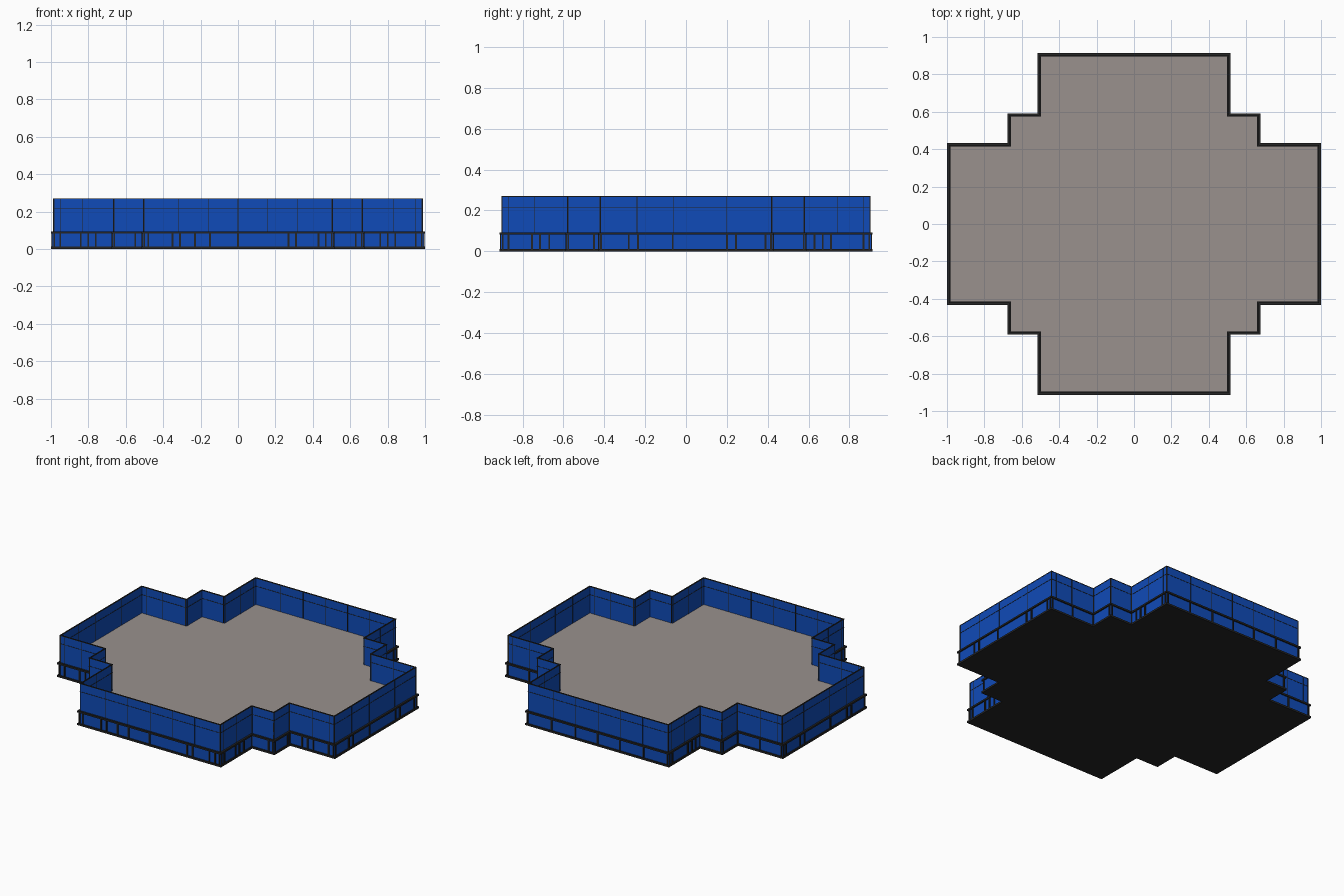
import bpy, bmesh

if "Cube" in bpy.data.objects:
    bpy.data.objects.remove(bpy.data.objects["Cube"])

X = (0.987, 0.665, 0.505)   # stepped cross plan, wall face
Y = (0.420, 0.580, 0.902)


def material(name, rgb):
    m = bpy.data.materials.new(name)
    m.diffuse_color = (*rgb, 1)
    m.use_nodes = True
    m.node_tree.nodes["Principled BSDF"].inputs["Base Color"].default_value = m.diffuse_color
    return m


BLUE = material("blue_glass", (0.005, 0.07, 0.48))
DARK = material("dark_frame", (0.018, 0.018, 0.018))
ROOF = material("roof_grey", (0.32, 0.285, 0.27))


def outline(d):
    """Counter-clockwise plan outline, grown outward by d."""
    x, y = [v + d for v in X], [v + d for v in Y]
    q = [(x[0], y[0]), (x[1], y[0]), (x[1], y[1]), (x[2], y[1]), (x[2], y[2])]
    half = q + [(-a, b) for a, b in reversed(q)]
    return half + [(-a, -b) for a, b in half]


def finish(name, bm, mat):
    bmesh.ops.recalc_face_normals(bm, faces=bm.faces)
    me = bpy.data.meshes.new(name)
    bm.to_mesh(me)
    bm.free()
    me.materials.append(mat)
    ob = bpy.data.objects.new(name, me)
    bpy.context.collection.objects.link(ob)
    return ob


def slab(name, d, z0, z1, mat):
    bm = bmesh.new()
    f = bm.faces.new([bm.verts.new((a, b, z0)) for a, b in outline(d)])
    r = bmesh.ops.extrude_face_region(bm, geom=[f], use_keep_orig=True)
    top = [v for v in r["geom"] if isinstance(v, bmesh.types.BMVert)]
    bmesh.ops.translate(bm, verts=top, vec=(0, 0, z1 - z0))
    finish(name, bm, mat)


def ring(name, d_out, d_in, z0, z1, mat):
    """Closed band that follows the plan outline."""
    bm = bmesh.new()
    loops = [[bm.verts.new((a, b, z)) for a, b in outline(d)]
             for d, z in ((d_out, z0), (d_out, z1), (d_in, z1), (d_in, z0))]
    n = len(loops[0])
    for k in range(4):
        a, b = loops[k], loops[(k + 1) % 4]
        for i in range(n):
            j = (i + 1) % n
            bm.faces.new((a[i], a[j], b[j], b[i]))
    finish(name, bm, mat)


def box(bm, x0, x1, y0, y1, z0, z1):
    v = bmesh.ops.create_cube(bm, size=1)["verts"]
    bmesh.ops.scale(bm, vec=(x1 - x0, y1 - y0, z1 - z0), verts=v)
    bmesh.ops.translate(bm, vec=((x0 + x1) / 2, (y0 + y1) / 2, (z0 + z1) / 2), verts=v)


def bars(name, spots, corner_w, w, d_in, d_out, z0, z1):
    """Vertical bars on all walls; spots holds positions for each facing."""
    bm = bmesh.new()
    pts = outline(0)
    for i, (ax, ay) in enumerate(pts):
        bx, by = pts[(i + 1) % len(pts)]
        along_x = abs(ay - by) < 1e-6
        lo, hi = sorted((ax, bx) if along_x else (ay, by))
        face = ay if along_x else ax
        s = 1 if face > 0 else -1
        key = ("back" if s > 0 else "front") if along_x else ("right" if s > 0 else "left")
        n0, n1 = sorted((face + s * d_in, face + s * d_out))
        c = corner_w / 2
        places = [(p, w) for p in spots[key] if lo + 0.02 < p < hi - 0.02]
        places += [(lo + c, corner_w), (hi - c, corner_w)]
        for p, pw in places:
            if along_x:
                box(bm, p - pw / 2, p + pw / 2, n0, n1, z0, z1)
            else:
                box(bm, n0, n1, p - pw / 2, p + pw / 2, z0, z1)
    finish(name, bm, DARK)


# Base slab, roof deck and blue walls
slab("base_slab", 0.012, 0.0, 0.008, DARK)
slab("roof_deck", -0.003, 0.008, 0.096, ROOF)
ring("lower_panels", 0.004, -0.006, 0.008, 0.084, BLUE)
ring("parapet_panels", 0.0, -0.005, 0.084, 0.268, BLUE)

# Horizontal trim
ring("sill_rail", 0.012, -0.002, 0.082, 0.093, DARK)
ring("bottom_rail", 0.012, 0.0, 0.008, 0.012, DARK)
ring("parapet_seam", 0.0015, -0.0065, 0.214, 0.217, DARK)
ring("parapet_cap", 0.0015, -0.0065, 0.266, 0.27, DARK)

# Vertical mullions
front = [-0.95, -0.84, -0.80, -0.76, -0.55, -0.48, -0.35, -0.31, -0.23, -0.15, 0,
         0.27, 0.31, 0.43, 0.47, 0.63, 0.76, 0.80, 0.84, 0.95]
side = [-0.87, -0.755, -0.715, -0.67, -0.45, -0.40, -0.28, -0.235, -0.065,
        0.20, 0.245, 0.39, 0.63, 0.67, 0.71, 0.87]
back = [-0.83, -0.33, -0.16, 0, 0.16, 0.33, 0.83]
bars("lower_mullions", dict(front=front, back=back, right=side, left=side),
     0.008, 0.009, 0.0, 0.010, 0.010, 0.084)
up_x = [-0.95, -0.83, -0.32, -0.16, 0, 0.16, 0.32, 0.83, 0.95]
up_y = [-0.87, -0.74, -0.24, -0.06, 0.20, 0.74, 0.87]
bars("parapet_mullions", dict(front=up_x, back=up_x, right=up_y, left=up_y),
     0.004, 0.003, -0.0065, 0.0015, 0.09, 0.268)
